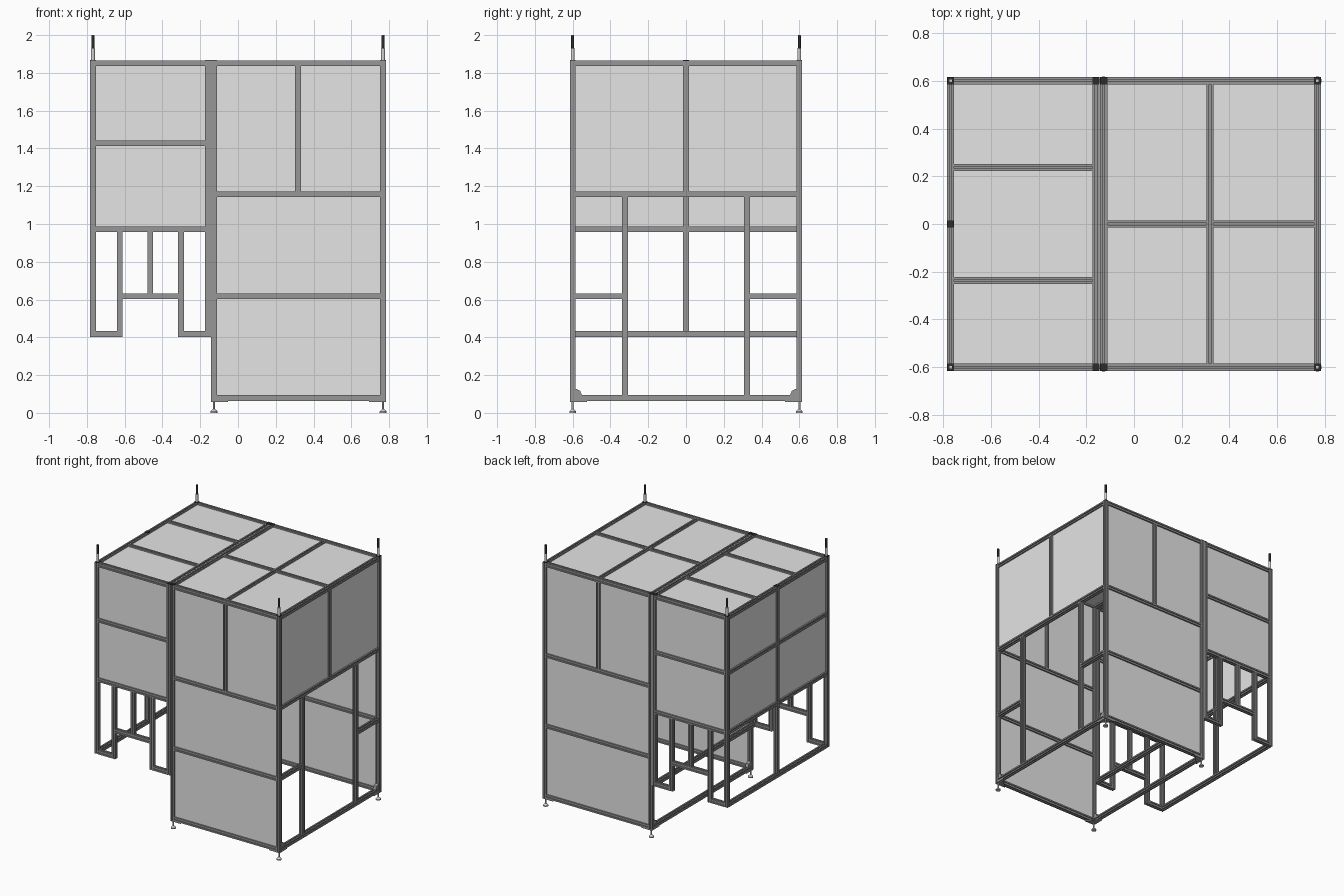
import bpy, bmesh, math
from mathutils import Vector, Matrix

if "Cube" in bpy.data.objects:
    bpy.data.objects.remove(bpy.data.objects["Cube"])


def material(name, r, g, b):
    m = bpy.data.materials.new(name)
    m.diffuse_color = (r, g, b, 1)
    m.use_nodes = True
    m.node_tree.nodes["Principled BSDF"].inputs["Base Color"].default_value = m.diffuse_color
    return m


FRAME = material("grey frame", 0.31, 0.31, 0.31)
PANEL = material("light grey panel", 0.78, 0.78, 0.78)
BLACK = material("black cap", 0.025, 0.025, 0.025)
STEEL = material("steel", 0.65, 0.65, 0.65)

H = 0.015                               # half width of a frame bar
XL, XM1, XM2, XR = -0.768, -0.159, -0.127, 0.768   # post centre lines in x
Y = 0.6                                 # post centre line in y
TOP, BOT_R, BOT_L = 1.866, 0.064, 0.403  # frame top and module bottoms
ZT, ZR, ZL = TOP - H, BOT_R + H, BOT_L + H  # centre heights of end beams
Z_HIGH, Z_MID, Z_LOW, Z_LEFT = 1.158, 0.617, 0.972, 1.428


def finish(name, bm, mat, smooth=False):
    bmesh.ops.recalc_face_normals(bm, faces=bm.faces)
    me = bpy.data.meshes.new(name)
    bm.to_mesh(me)
    bm.free()
    me.materials.append(mat)
    ob = bpy.data.objects.new(name, me)
    bpy.context.collection.objects.link(ob)
    if smooth:
        bpy.context.view_layer.objects.active = ob
        ob.select_set(True)
        bpy.ops.object.shade_smooth_by_angle(angle=math.radians(35))
        ob.select_set(False)
    return ob


def prism(name, pts, offset, mat):
    bm = bmesh.new()
    f = bm.faces.new([bm.verts.new(p) for p in pts])
    ext = bmesh.ops.extrude_face_region(bm, geom=[f])
    moved = [v for v in ext["geom"] if isinstance(v, bmesh.types.BMVert)]
    bmesh.ops.translate(bm, verts=moved, vec=offset)
    # the extrusion leaves the start cap in place only when it is rebuilt
    if not any(len(fc.verts) == len(pts) and fc.is_valid and
               all((v.co - Vector(p)).length < 1e-6 for v, p in zip(fc.verts, pts)) for fc in bm.faces):
        bmesh.ops.holes_fill(bm, edges=[e for e in bm.edges if e.is_boundary], sides=0)
    return finish(name, bm, mat)


# square bar outline with a slot in every side
G, D = 0.004, 0.007
SIDE = [(H, -H), (H, -G), (H - D, -G), (H - D, G), (H, G)]
OUTLINE = []
for k in range(4):
    for u, v in SIDE:
        for _ in range(k):
            u, v = -v, u
        OUTLINE.append((u, v))


def bar(name, axis, a, b, c1, c2):
    """Slotted bar along axis from a to b; c1, c2 are the other coordinates in order."""
    pts = []
    for u, v in OUTLINE:
        p = [c1 + u, c2 + v]
        p.insert(axis, a)
        pts.append(p)
    off = [0, 0, 0]
    off[axis] = b - a
    return prism(name, pts, off, FRAME)


def box(name, lo, hi, mat):
    bm = bmesh.new()
    c = [(p + q) / 2 for p, q in zip(lo, hi)]
    s = [q - p for p, q in zip(lo, hi)]
    bmesh.ops.create_cube(bm, size=1, matrix=Matrix.Translation(c) @ Matrix.Diagonal((*s, 1)))
    return finish(name, bm, mat)


def panel(name, axis, pos, u0, u1, v0, v1):
    """Sheet between bar centre lines, held in the slots."""
    e, t = 0.010, 0.003
    lo, hi = [u0 + e, v0 + e], [u1 - e, v1 - e]
    lo.insert(axis, pos - t)
    hi.insert(axis, pos + t)
    return box(name, lo, hi, PANEL)


def lathe(name, profile, x, y, mat, n=20):
    bm = bmesh.new()
    rings = []
    for r, z in profile:
        rings.append([bm.verts.new((x + r * math.cos(2 * math.pi * i / n),
                                    y + r * math.sin(2 * math.pi * i / n), z)) for i in range(n)])
    for a, b in zip(rings, rings[1:]):
        for i in range(n):
            bm.faces.new((a[i], a[(i + 1) % n], b[(i + 1) % n], b[i]))
    bm.faces.new(rings[0])
    bm.faces.new(rings[-1])
    return finish(name, bm, mat, True)


def beam(name, axis, a, b, c1, c2):
    """Bar fitted between two bar centre lines."""
    return bar(name, axis, a + H, b - H, c1, c2)


# front and back walls
XV = 0.318
for s, tag in ((-1, "front"), (1, "back")):
    y = s * Y
    for x, z0 in ((XL, BOT_L), (XM1, BOT_L), (XM2, BOT_R), (XR, BOT_R)):
        bar(tag + "_post", 2, z0, TOP, x, y)
    # right module
    for z in (ZR, Z_MID, Z_HIGH, ZT):
        beam(tag + "_right_beam", 0, XM2, XR, y, z)
    beam(tag + "_upper_divider", 2, Z_HIGH, ZT, XV, y)
    panel(tag + "_panel", 1, y, XM2, XR, ZR, Z_MID)
    panel(tag + "_panel", 1, y, XM2, XR, Z_MID, Z_HIGH)
    panel(tag + "_panel", 1, y, XM2, XV, Z_HIGH, ZT)
    panel(tag + "_panel", 1, y, XV, XR, Z_HIGH, ZT)
    # left module
    for z in (Z_LOW, Z_LEFT, ZT):
        beam(tag + "_left_beam", 0, XL, XM1, y, z)
    panel(tag + "_left_panel", 1, y, XL, XM1, Z_LOW, Z_LEFT)
    panel(tag + "_left_panel", 1, y, XL, XM1, Z_LEFT, ZT)
    # hanging legs with a raised bridge between them
    xa, xb = -0.626, -0.302
    bar(tag + "_leg_bar", 2, BOT_L, Z_LOW - H, xa, y)
    bar(tag + "_leg_bar", 2, BOT_L, Z_LOW - H, xb, y)
    beam(tag + "_leg_foot_bar", 0, XL, xa, y, ZL)
    beam(tag + "_leg_foot_bar", 0, xb, XM1, y, ZL)
    beam(tag + "_bridge_bar", 0, xa, xb, y, Z_MID)
    beam(tag + "_bridge_upright", 2, Z_MID, Z_LOW, -0.464, y)
    # right wall side openings
    beam("right_upright", 2, ZR, Z_HIGH, XR, s * 0.323)
    beam("right_short_beam", 1, min(y, s * 0.323), max(y, s * 0.323), XR, Z_MID)

# right wall
for z in (ZR, Z_HIGH, ZT):
    beam("right_wall_beam", 1, -Y, Y, XR, z)
beam("right_wall_divider", 2, Z_HIGH, ZT, XR, 0)
panel("right_wall_panel", 0, XR, -Y, 0, Z_HIGH, ZT)
panel("right_wall_panel", 0, XR, 0, Y, Z_HIGH, ZT)

# left wall
beam("left_wall_bottom_beam", 1, -Y, Y, XL, ZL)
bar("left_wall_middle_post", 2, ZL + H, TOP, XL, 0)
for y0, y1 in ((-Y, 0), (0, Y)):
    for z in (Z_LOW, Z_LEFT, ZT):
        beam("left_wall_beam", 1, y0, y1, XL, z)
    panel("left_wall_panel", 0, XL, y0, y1, Z_LOW, Z_LEFT)
    panel("left_wall_panel", 0, XL, y0, y1, Z_LEFT, ZT)

# beams where the two modules meet
for x, z in ((XM1, ZL), (XM1, ZT), (XM2, ZT), (XM2, ZR)):
    beam("joint_beam", 1, -Y, Y, x, z)

# roof
beam("roof_cross_beam", 1, -Y, Y, XV, ZT)
for x0, x1 in ((XM2, XV), (XV, XR)):
    beam("roof_middle_beam", 0, x0, x1, 0, ZT)
    for y0, y1 in ((-Y, 0), (0, Y)):
        panel("roof_panel", 2, ZT, x0, x1, y0, y1)
YS = (-Y, -0.237, 0.237, Y)
for i in range(3):
    panel("roof_left_panel", 2, ZT, XL, XM1, YS[i], YS[i + 1])
for y in YS[1:3]:
    beam("roof_left_beam", 0, XL, XM1, y, ZT)

# black caps on the post ends
for x, y in [(x, s * Y) for x in (XL, XM1, XM2, XR) for s in (-1, 1)] + [(XL, 0)]:
    box("post_cap", (x - H, y - H, TOP - 0.001), (x + H, y + H, TOP + 0.003), BLACK)

for s in (-1, 1):
    y = s * Y
    # corner pins
    for x in (XL, XR):
        lathe("corner_pin", [(0.010, TOP), (0.010, 1.93), (0.0065, 1.931), (0.0065, 2.0)], x, y, STEEL)
        lathe("pin_sleeve", [(0.008, 1.93), (0.008, 1.999)], x, y, BLACK)
    # levelling feet, corner plates and gussets
    for x, d in ((XM2, 1), (XR, -1)):
        lathe("levelling_foot", [(0.018, 0), (0.018, 0.008), (0.008, 0.018), (0.005, 0.02),
                                 (0.005, BOT_R)], x, y, STEEL)
        cx, cy = x - d * H, y + s * H
        prism("corner_plate", [(cx, cy, 0.057), (cx + d * 0.09, cy, 0.057),
                               (cx, cy - s * 0.09, 0.057)], (0, 0, 0.007), FRAME)
        gy, gz = y - s * H, ZR + H
        prism("corner_gusset", [(x - 0.012, gy, gz), (x - 0.012, gy - s * 0.034, gz),
                                (x - 0.012, gy - s * 0.024, gz + 0.024),
                                (x - 0.012, gy, gz + 0.034)], (0.024, 0, 0), FRAME)
